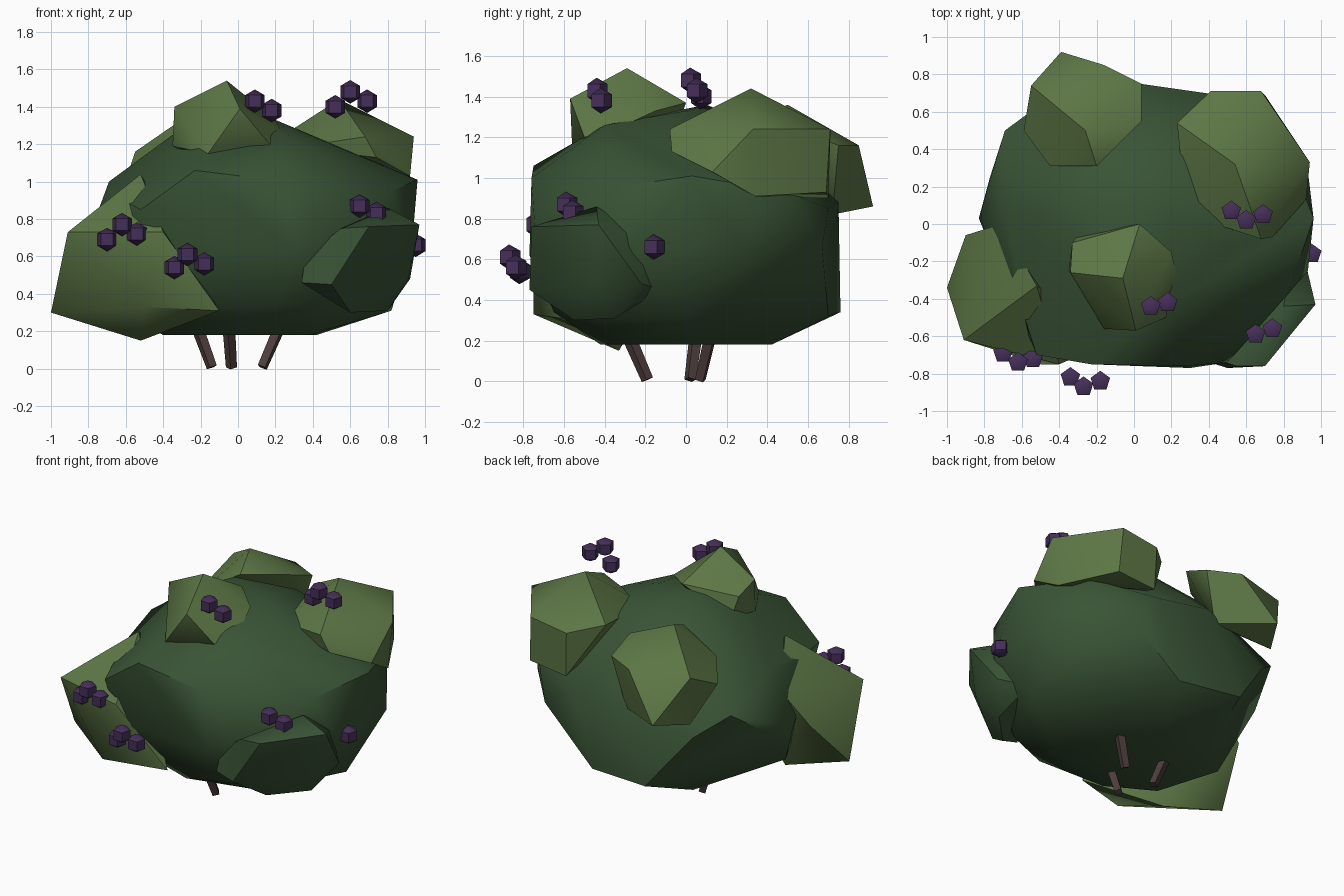
import bpy, bmesh, math
from mathutils import Vector

old = bpy.data.objects.get("Cube")
if old:
    bpy.data.objects.remove(old, do_unlink=True)


def make_material(name, colour):
    mat = bpy.data.materials.new(name)
    mat.use_nodes = True
    rgba = (*colour, 1)
    mat.diffuse_color = rgba
    mat.node_tree.nodes["Principled BSDF"].inputs["Base Color"].default_value = rgba
    return mat


dark_leaf = make_material("dark leaf green", (.041, .088, .036))
light_leaf = make_material("light leaf green", (.108, .183, .06))
berry_purple = make_material("berry purple", (.06, .028, .1))
stem_brown = make_material("stem brown", (.075, .048, .045))


def add_object(name, bm, material, smooth_angle=42):
    bmesh.ops.recalc_face_normals(bm, faces=bm.faces)
    mesh = bpy.data.meshes.new(name)
    bm.to_mesh(mesh)
    bm.free()
    mesh.materials.append(material)
    obj = bpy.data.objects.new(name, mesh)
    bpy.context.collection.objects.link(obj)
    bpy.ops.object.select_all(action="DESELECT")
    obj.select_set(True)
    bpy.context.view_layer.objects.active = obj
    bpy.ops.object.shade_smooth_by_angle(angle=math.radians(smooth_angle))
    return obj


def faceted_clump(name, points, material, smooth_angle=42):
    """Wrap a few corner points in a closed convex foliage shell."""
    bm = bmesh.new()
    for point in points:
        bm.verts.new(point)
    result = bmesh.ops.convex_hull(bm, input=bm.verts)
    loose = {g for g in result["geom_interior"] if isinstance(g, bmesh.types.BMVert)}
    bmesh.ops.delete(bm, geom=list(loose), context="VERTS")
    bmesh.ops.dissolve_limit(bm, angle_limit=math.radians(4), verts=bm.verts, edges=bm.edges)
    return add_object(name, bm, material, smooth_angle)


# Main body, described by rings of corners from the underside to the crown
underside = [(-.4, -.25, .18), (-.1, -.42, .18), (.38, -.3, .18),
             (.42, .1, .18), (.1, .42, .18), (-.3, .35, .18)]
skirt = [(.82, 0, .31), (.55, -.5, .32), (.22, -.65, .34), (-.5, -.5, .35),
         (-.72, -.05, .35), (-.22, .76, .34), (.22, .7, .32)]
waist = [(.93, -.25, .66), (.93, .28, .66), (.6, .67, .66), (-.5, .64, .7),
         (-.83, .03, .62), (-.77, .25, .67), (.5, -.74, .7), (.3, -.77, .62),
         (-.3, -.72, .6)]
shoulder = [(.96, .03, 1.01), (.82, -.38, .95), (.78, .5, .93), (.38, .7, .85),
            (.03, .75, .88), (-.69, .5, .85), (-.65, -.3, .92), (-.69, .05, 1),
            (-.23, -.75, 1.06), (.26, -.76, 1), (-.52, -.7, .85)]
crown = [(.2, 0, 1.33), (-.1, .1, 1.36), (-.35, 0, 1.25), (.52, -.12, 1.19),
         (.22, -.4, 1.26), (-.2, -.36, 1.23), (.2, .35, 1.26), (-.3, .4, 1.16)]
faceted_clump("main_foliage", underside + skirt + waist + shoulder + crown, dark_leaf, 36)

# Outer clumps
faceted_clump("front_right_clump", [
    (-1, -.34, .3), (-.91, -.62, .73), (-.9, -.06, .62), (-.71, 0, .84),
    (-.52, -.33, 1.04), (-.4, -.75, .73), (-.1, -.62, .31), (-.5, -.75, .33),
    (-.52, -.33, .15)], light_leaf)
faceted_clump("top_clump", [
    (-.06, -.29, 1.54), (-.33, -.1, 1.34), (-.34, -.26, 1.4), (-.35, -.25, 1.19),
    (-.16, -.56, 1.15), (.01, -.57, 1.39), (.17, -.5, 1.2), (.23, -.28, 1.27),
    (.2, -.15, 1.33), (.03, 0, 1.37), (-.3, -.06, 1.2), (0, -.3, 1)], light_leaf)
faceted_clump("back_left_clump", [
    (.54, .32, 1.44), (.68, -.08, 1.24), (.94, .33, 1.24), (.68, .71, 1.24),
    (.41, .71, 1.2), (.23, .54, 1.24), (.28, .05, 1.18), (.74, -.07, 1.13),
    (.92, .13, 1.03), (.9, .34, .91), (.7, .69, .93), (.42, .7, .9)], light_leaf)
faceted_clump("back_right_clump", [
    (-.26, .5, 1.36), (-.55, .74, 1.16), (-.59, .5, 1.04), (-.2, .31, 1.27),
    (-.45, .31, 1.12), (.04, .55, 1.24), (.04, .75, 1.16), (-.16, .85, 1.16),
    (-.39, .92, .86), (-.52, .7, .82), (-.05, .72, .82)], light_leaf)
faceted_clump("front_left_clump", [
    (.97, -.43, .77), (.8, -.44, .86), (.55, -.76, .75), (.7, -.76, .76),
    (.36, -.7, .6), (.34, -.72, .46), (.5, -.77, .45), (.6, -.55, .3),
    (.8, -.35, .31), (.92, -.22, .48), (.84, -.2, .7), (.91, -.45, .48),
    (.75, -.12, .45)], dark_leaf)

# Berry clusters: five-sided beads with softened caps
clusters = {
    "lower_right": [(-.7, -.69, .69), (-.62, -.74, .77), (-.54, -.72, .72)],
    "front": [(-.34, -.82, .54), (-.27, -.87, .61), (-.18, -.84, .56)],
    "top": [(.09, -.44, 1.43), (.18, -.42, 1.38)],
    "back": [(.52, .07, 1.4), (.6, .02, 1.48), (.69, .05, 1.43)],
    "lower_left": [(.65, -.59, .87), (.74, -.56, .83)],
    "side": [(.95, -.16, .66)],
}
for cluster, centres in clusters.items():
    for number, centre in enumerate(centres, 1):
        bm = bmesh.new()
        for pole in (-1, 1):
            bm.verts.new((0, 0, pole * .063))
            for side in range(5):
                turn = math.pi / 2 + side * math.tau / 5
                bm.verts.new((.055 * math.cos(turn), .055 * math.sin(turn), pole * .032))
        bmesh.ops.convex_hull(bm, input=bm.verts)
        bmesh.ops.dissolve_limit(bm, angle_limit=.02, verts=bm.verts, edges=bm.edges)
        berry = add_object(f"{cluster}_berry_{number}", bm, berry_purple)
        berry.location = centre

# Splayed square stems
stems = {
    "front_stem": ((-.035, -.19, 0), (-.055, -.32, .3)),
    "right_stem": ((-.14, .02, 0), (-.25, .06, .3)),
    "left_stem": ((.13, .07, 0), (.26, .14, .3)),
}
for name, (foot, top) in stems.items():
    foot, top = Vector(foot), Vector(top)
    axis = top - foot
    bm = bmesh.new()
    bmesh.ops.create_cone(bm, cap_ends=True, segments=4, radius1=.03,
                          radius2=.036, depth=axis.length)
    stem = add_object(name, bm, stem_brown)
    stem.rotation_mode = "QUATERNION"
    stem.rotation_quaternion = axis.to_track_quat("Z", "Y")
    stem.location = (foot + top) / 2 + Vector((0, 0, .008))
